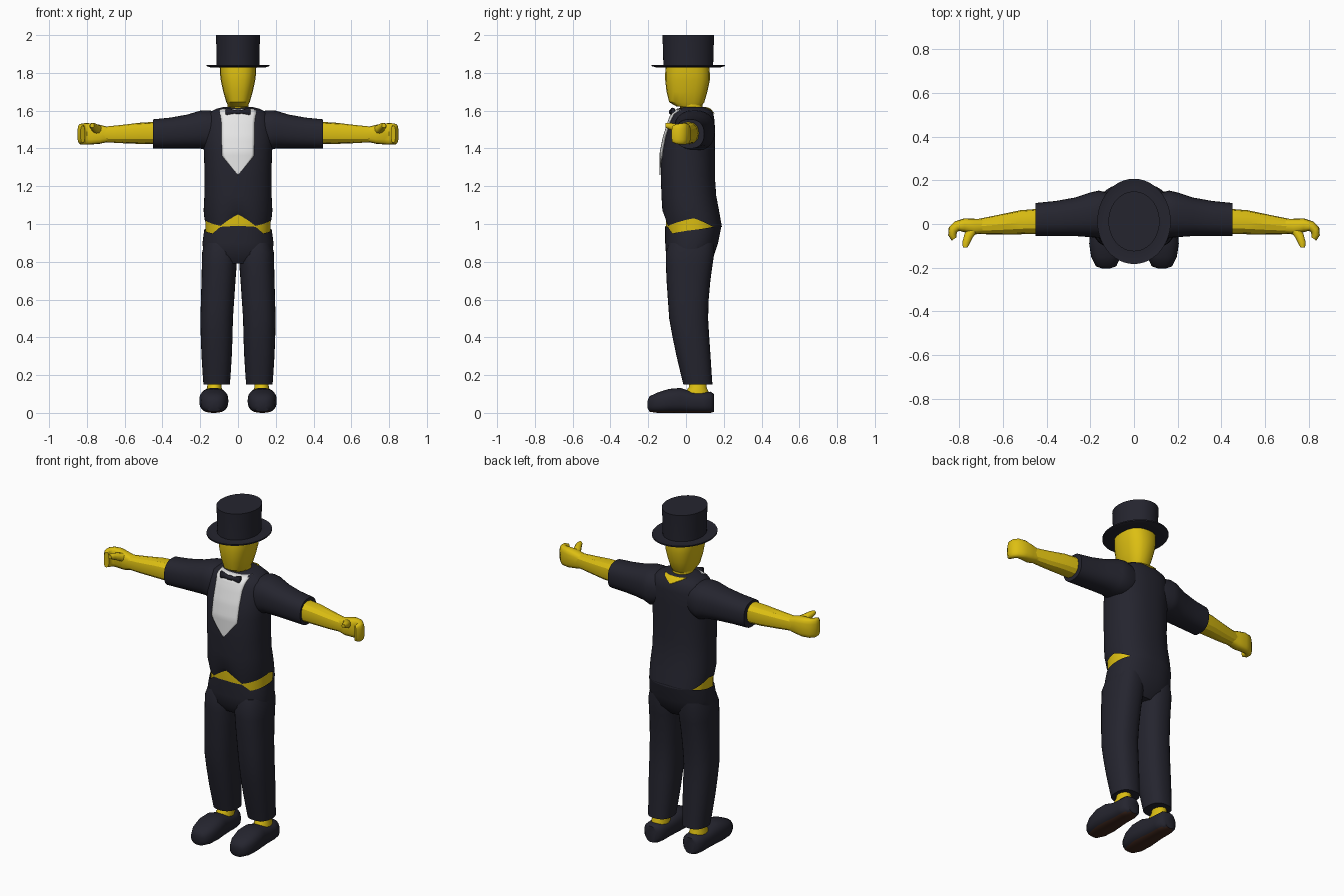
import bpy, bmesh, math
from mathutils import Vector

cube = bpy.data.objects.get("Cube")
if cube:
    bpy.data.objects.remove(cube, do_unlink=True)


def material(name, rgb):
    m = bpy.data.materials.new(name)
    m.use_nodes = True
    m.diffuse_color = (*rgb, 1)
    m.node_tree.nodes["Principled BSDF"].inputs["Base Color"].default_value = (*rgb, 1)
    return m


NAVY = material("dark navy cloth", (0.018, 0.018, 0.028))
SKIN = material("yellow skin", (0.72, 0.52, 0.006))
WHITE = material("white shirt", (0.8, 0.8, 0.8))
SOLE = material("brown sole", (0.05, 0.02, 0.012))


def finish(name, bm, mats, mirror=False, angle=40):
    bmesh.ops.recalc_face_normals(bm, faces=bm.faces)
    mesh = bpy.data.meshes.new(name)
    bm.to_mesh(mesh)
    bm.free()
    for m in mats:
        mesh.materials.append(m)
    ob = bpy.data.objects.new(name, mesh)
    bpy.context.collection.objects.link(ob)
    bpy.ops.object.select_all(action='DESELECT')
    ob.select_set(True)
    bpy.context.view_layer.objects.active = ob
    bpy.ops.object.shade_smooth_by_angle(angle=math.radians(angle))
    if mirror:
        ob.modifiers.new("mirror", 'MIRROR')
    return ob


def power(v, p):
    return math.copysign(abs(v) ** (2 / p), v)


def loft_mesh(rings, seg=32, p=2, caps=(True, True), edge=None):
    """Skin rings of (centre, side radius vector, front radius vector)."""
    bm = bmesh.new()
    loops = []
    for i, (c, u, v) in enumerate(rings):
        loop = []
        for k in range(seg):
            t = math.tau * k / seg
            co = Vector(c) + Vector(u) * power(math.sin(t), p) + Vector(v) * power(math.cos(t), p)
            if edge and i == len(rings) - 1:
                co.z = edge(abs(math.degrees(t) - 360 * (t > math.pi)))
            loop.append(bm.verts.new(co))
        loops.append(loop)
    for a, b in zip(loops, loops[1:]):
        for k in range(seg):
            n = (k + 1) % seg
            bm.faces.new((a[k], a[n], b[n], b[k]))
    for flag, loop in zip(caps, (loops[0], loops[-1])):
        if flag:
            bm.faces.new(loop)
    return bm


def loft(name, rings, mat, mirror=False, angle=40, **kw):
    return finish(name, loft_mesh(rings, **kw), [mat], mirror, angle)


def stack(rows, cx=0):
    """Horizontal rings from rows of z, y centre, x radius, y radius."""
    return [((cx, y, z), (rx, 0, 0), (0, -ry, 0)) for z, y, rx, ry in rows]


def along_x(rows):
    """Upright rings from rows of x, y, z, y radius, z radius, turn in degrees."""
    out = []
    for x, y, z, ry, rz, turn in rows:
        a = math.radians(turn)
        out.append(((x, y, z), (ry * math.sin(a), ry * math.cos(a), 0), (0, 0, rz)))
    return out


def curve(*keys):
    """Piecewise linear function through the given pairs."""
    def f(t):
        for (a, va), (b, vb) in zip(keys, keys[1:]):
            if t <= b:
                return va + (vb - va) * max(0, t - a) / (b - a)
        return keys[-1][1]
    return f


# Jacket, with notches in the hem at the front and sides
JACKET = [(1.62, .045, .075, .06), (1.61, .04, .115, .085), (1.585, .035, .16, .11),
          (1.54, .03, .18, .122), (1.46, .018, .185, .135), (1.38, .01, .18, .143),
          (1.25, .01, .177, .143), (1.15, .015, .178, .145), (1.07, .025, .182, .15),
          (1.0, .04, .178, .15)]
JP = 2.3
hem = curve((0, 1.05), (28, .99), (45, 1.0), (90, 1.03), (130, .985), (180, .985))
loft("jacket", stack(JACKET), NAVY, seg=64, p=JP, caps=(True, False), edge=hem)


def patch(name, mat, width, z0, z1, side, cols=12, rows=24, lift=.006):
    """Thin panel lying on the jacket; side is -1 for front, 1 for back."""
    radius = [curve(*[(r[0], r[i]) for r in reversed(JACKET)]) for i in (1, 2, 3)]
    bm = bmesh.new()
    grid = []
    for j in range(rows + 1):
        z = z0 + (z1 - z0) * j / rows
        cy, rx, ry = [f(z) for f in radius]
        line = []
        for i in range(cols + 1):
            x = width(z) * (2 * i / cols - 1)
            bulge = max(0, 1 - abs(x / rx) ** JP) ** (1 / JP)
            line.append(bm.verts.new((x, cy + side * (ry * bulge + lift), z)))
        grid.append(line)
    for a, b in zip(grid, grid[1:]):
        for i in range(cols):
            bm.faces.new((a[i], a[i + 1], b[i + 1], b[i]))
    bmesh.ops.remove_doubles(bm, verts=bm.verts, dist=.0002)
    ob = finish(name, bm, [mat])
    ob.modifiers.new("thickness", 'SOLIDIFY').thickness = .004


patch("shirt_front", WHITE, curve((1.26, .001), (1.36, .085), (1.54, .088), (1.612, .1)), 1.26, 1.612, -1)
patch("nape", SKIN, curve((1.585, .001), (1.618, .07)), 1.585, 1.618, 1)

# Bow tie
loft("bow_tie", along_x([(0, -.078, 1.594, .012, .012, 0), (.012, -.078, 1.594, .012, .011, 0),
                         (.02, -.076, 1.594, .009, .01, 0), (.06, -.07, 1.594, .012, .022, 0),
                         (.066, -.068, 1.594, .009, .019, 0)]),
     NAVY, True, seg=12, p=3, caps=(False, True))

# Sleeves
loft("sleeve", along_x([(.08, .04, 1.5, .09, .09, 0), (.16, .045, 1.495, .108, .107, 0),
                        (.2, .042, 1.5, .102, .1, 0), (.27, .033, 1.49, .088, .089, 0),
                        (.36, .025, 1.482, .08, .081, 0), (.45, .02, 1.477, .076, .077, 0)]),
     NAVY, True, p=2.4)

# Forearms
loft("forearm", along_x([(.42, .013, 1.482, .058, .06, 0), (.52, .008, 1.48, .055, .056, 0),
                         (.62, -.003, 1.476, .045, .048, 0), (.72, -.012, 1.474, .034, .04, 0)]),
     SKIN, True, 25, seg=12, p=2.3)

# Hands: palm with curled fingers, and thumb
loft("hand", along_x([(.69, -.01, 1.474, .033, .04, 0), (.73, -.012, 1.475, .036, .05, 0),
                      (.775, -.006, 1.477, .032, .056, 0), (.81, -.01, 1.477, .024, .057, 28),
                      (.828, -.026, 1.476, .022, .056, 60), (.831, -.05, 1.476, .019, .053, 95),
                      (.822, -.068, 1.476, .014, .045, 125)]),
     SKIN, True, 45, seg=16, p=3)
loft("thumb", along_x([(.735, -.02, 1.495, .024, .026, 60), (.757, -.055, 1.508, .021, .023, 65),
                       (.768, -.085, 1.518, .018, .018, 80), (.772, -.108, 1.522, .011, .012, 90)]),
     SKIN, True, 45, seg=10, p=2.3)

# Hips showing between jacket and trousers
loft("hips", stack([(.92, .032, .17, .132), (.98, .037, .172, .143), (1.06, .03, .172, .136)]),
     SKIN, seg=48, p=JP)

# Trousers
waist = curve((0, .99), (28, .985), (45, .95), (130, .985), (180, 1.0))
loft("trouser_seat", stack([(.79, .018, .13, .09), (.84, .022, .183, .128),
                            (.9, .03, .188, .14), (.98, .04, .179, .15)]),
     NAVY, seg=64, p=JP, caps=(True, False), edge=waist)
LEG = [(.15, .063, .07, .077), (.22, .052, .075, .083), (.3, .04, .08, .09),
       (.4, .026, .084, .097), (.5, .014, .086, .103), (.6, .012, .088, .108),
       (.7, .013, .09, .116), (.78, .017, .092, .123), (.85, .022, .094, .128), (.9, .03, .08, .12)]
leg_rings = [((curve((.15, .113), (.5, .113), (.85, .096))(c[2]), c[1], c[2]), u, v)
             for c, u, v in stack(LEG)]
loft("trouser_leg", leg_rings, NAVY, True, p=2.4)

# Ankles
loft("ankle", stack([(.07, .055, .045, .07), (.112, .058, .047, .062),
                     (.135, .062, .038, .047), (.2, .065, .036, .045)], .125), SKIN, True, seg=16)

# Shoes, with soles on the downward faces
SHOE = [(-.203, .02, .025, .065), (-.193, .047, .006, .088), (-.15, .068, 0, .108),
        (-.09, .077, 0, .127), (-.03, .072, 0, .132), (.03, .064, 0, .113),
        (.09, .064, 0, .11), (.13, .056, 0, .112), (.148, .035, .006, .1)]
bm = loft_mesh([((.128, y, (lo + hi) / 2), (rx, 0, 0), (0, 0, (hi - lo) / 2))
                for y, rx, lo, hi in SHOE], seg=28, p=2.6)
bmesh.ops.recalc_face_normals(bm, faces=bm.faces)
for f in bm.faces:
    f.material_index = int(f.normal.z < -.85 and f.calc_center_median().z < .02)
finish("shoe", bm, [NAVY, SOLE], True, 50)

# Neck and head
loft("neck", stack([(1.54, .04, .06, .06), (1.6, .03, .057, .06), (1.66, .025, .054, .06)]),
     SKIN, seg=16)
loft("head", stack([(1.622, .015, .05, .065), (1.645, .004, .062, .093), (1.7, .005, .078, .108),
                    (1.76, .008, .091, .118), (1.8, .008, .096, .118), (1.84, .008, .097, .114)]),
     SKIN, angle=30, seg=20, p=2.5)

# Top hat
loft("top_hat", stack([(1.832, .012, .1, .12), (1.829, .012, .145, .17), (1.836, .012, .168, .195),
                       (1.843, .012, .168, .195), (1.838, .012, .145, .17), (1.842, .012, .113, .132),
                       (1.9, .012, .113, .133), (2.0, .012, .117, .137)]),
     NAVY, seg=48)
